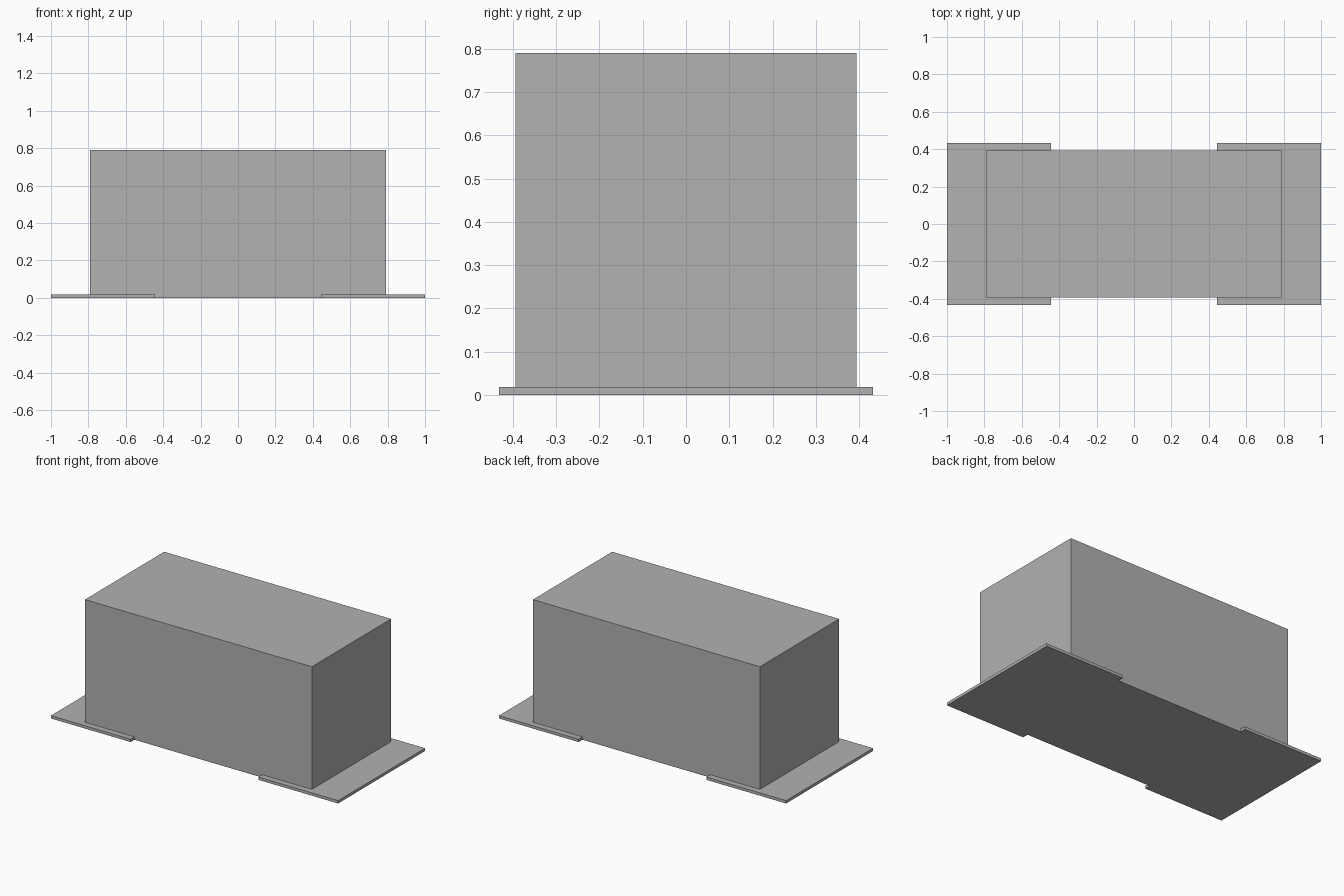
import bpy
import bmesh
from mathutils import Matrix, Vector

default_cube = bpy.data.objects.get("Cube")
if default_cube:
    bpy.data.objects.remove(default_cube, do_unlink=True)

# One plain grey for every part
grey = bpy.data.materials.new("plain_grey")
grey.use_nodes = True
colour = (0.445, 0.445, 0.445, 1.0)
grey.diffuse_color = colour
grey.node_tree.nodes["Principled BSDF"].inputs["Base Color"].default_value = colour


def box(name, low, high):
    """Flat-shaded box between two opposite corners."""
    low, high = Vector(low), Vector(high)
    bm = bmesh.new()
    placement = Matrix.Translation((low + high) / 2) @ Matrix.Diagonal((*(high - low), 1))
    bmesh.ops.create_cube(bm, size=1, matrix=placement)
    mesh = bpy.data.meshes.new(name)
    bm.to_mesh(mesh)
    bm.free()
    mesh.materials.append(grey)
    obj = bpy.data.objects.new(name, mesh)
    bpy.context.collection.objects.link(obj)
    return obj


# Main block
box("body", (-0.79, -0.394, 0), (0.79, 0.394, 0.79))

# Thin base plates under each end
box("left_base_plate", (0.445, -0.432, 0), (1, 0.432, 0.018))
box("right_base_plate", (-1, -0.432, 0), (-0.445, 0.432, 0.018))
